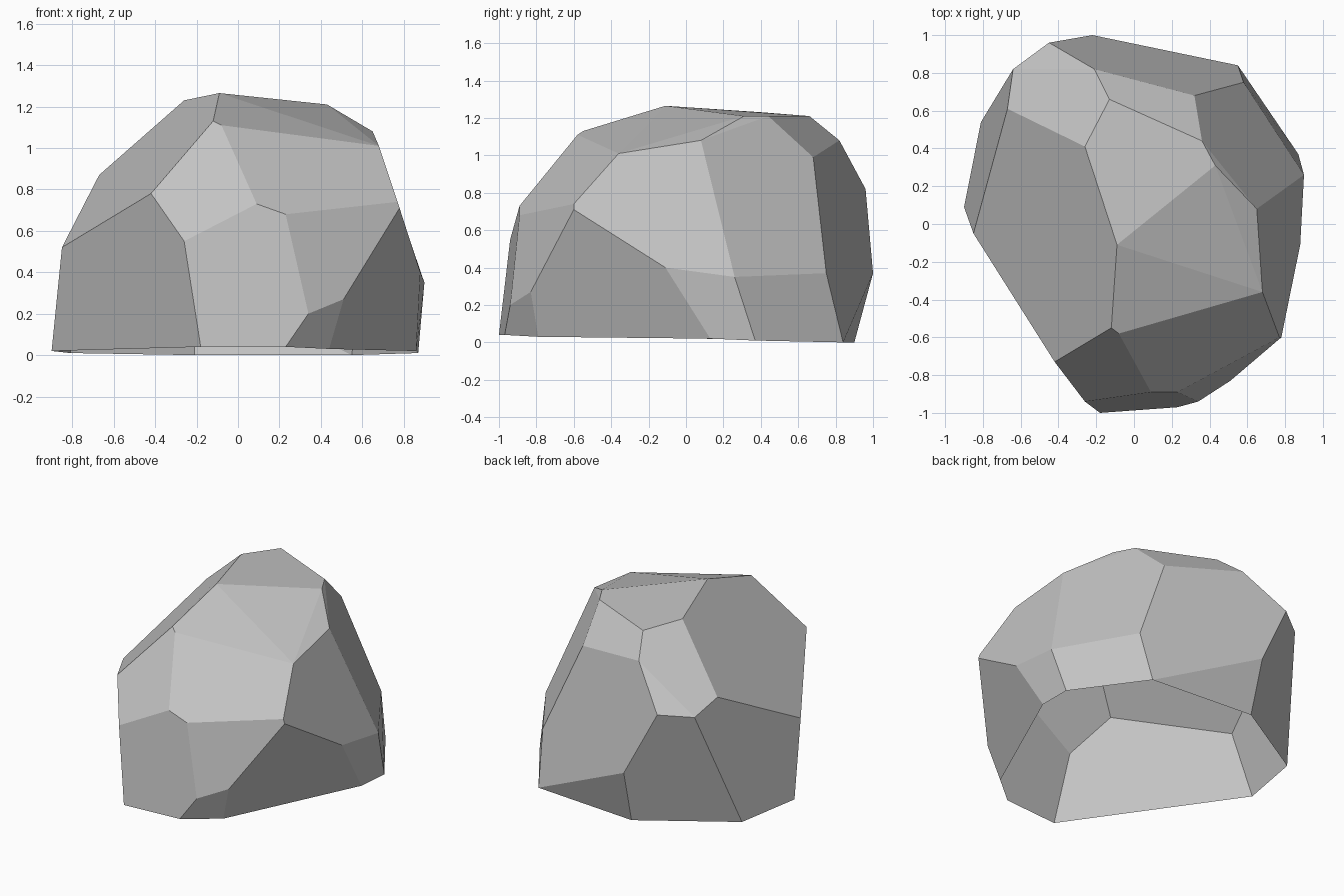
import bpy
import bmesh
from math import radians

# Remove only the default cube
default_cube = bpy.data.objects.get("Cube")
if default_cube:
    bpy.data.objects.remove(default_cube, do_unlink=True)

# Corner points of the chiselled boulder, grouped by level
crown = [
    (-.26, .41, 1.23), (-.09, -.11, 1.265), (.43, .31, 1.21), (.36, .44, 1.21),
    (-.13, .66, 1.21), (-.12, -.55, 1.13), (-.08, -.58, 1.11), (.65, .08, 1.08),
    (.68, -.36, 1.01), (-.21, .82, 1.08), (.32, .68, .99),
]
shoulder = [
    (-.42, -.73, .78), (.09, -.89, .73), (.23, -.89, .68), (.77, -.6, .74),
    (.78, -.6, .71), (-.26, -.94, .55), (-.85, -.05, .52), (-.67, .61, .87),
    (-.64, .82, .8), (-.45, .96, .82),
]
flank = [
    (-.22, 1, .37), (.58, .75, .37), (.9, .26, .35), (.88, -.11, .4),
    (.34, -.94, .2), (.51, -.83, .27),
]
rim = [
    (-.18, -1, .04), (.23, -.97, .04), (.44, -.79, .03), (.86, .13, .02),
    (.87, .37, .01), (.55, .84, 0), (-.21, .9, 0), (-.81, .54, .01),
    (-.9, .09, .02),
]


def make_material(name, colour):
    """Plain matte material with one flat colour."""
    material = bpy.data.materials.new(name)
    material.use_nodes = True
    material.diffuse_color = colour
    shader = material.node_tree.nodes["Principled BSDF"]
    shader.inputs["Base Color"].default_value = colour
    shader.inputs["Roughness"].default_value = .9
    return material


def make_boulder(name, points, material):
    """Wrap the points in flat facets and leave the underside open."""
    bm = bmesh.new()
    for point in points:
        bm.verts.new(point)
    bmesh.ops.convex_hull(bm, input=bm.verts[:])
    loose = [v for v in bm.verts if not v.link_faces]
    bmesh.ops.delete(bm, geom=loose, context="VERTS")
    bmesh.ops.recalc_face_normals(bm, faces=bm.faces[:])

    # Open underside
    underside = [f for f in bm.faces if f.normal.z < -.9]
    bmesh.ops.delete(bm, geom=underside, context="FACES")

    # Merge nearly level triangles into broad facets
    bmesh.ops.dissolve_limit(bm, angle_limit=radians(5),
                             verts=bm.verts[:], edges=bm.edges[:])
    mesh = bpy.data.meshes.new(name)
    bm.to_mesh(mesh)
    bm.free()
    mesh.materials.append(material)
    boulder = bpy.data.objects.new(name, mesh)
    bpy.context.collection.objects.link(boulder)
    return boulder


stone_grey = make_material("stone grey", (.55, .55, .55, 1))
make_boulder("boulder", crown + shoulder + flank + rim, stone_grey)
